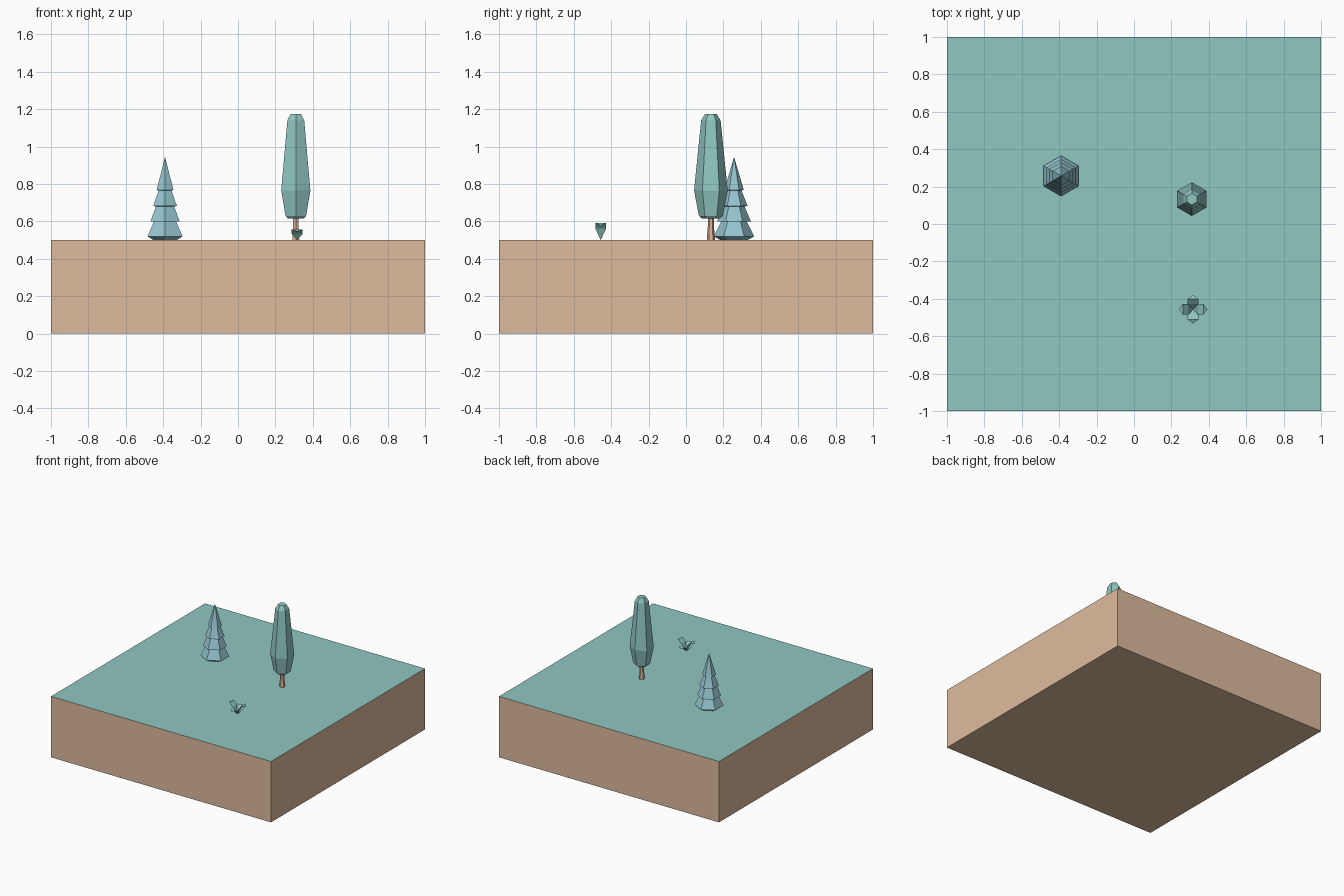
import bpy, bmesh, math

if "Cube" in bpy.data.objects:
    bpy.data.objects.remove(bpy.data.objects["Cube"])


def material(name, rgb):
    m = bpy.data.materials.new(name)
    m.diffuse_color = (*rgb, 1)
    m.use_nodes = True
    m.node_tree.nodes["Principled BSDF"].inputs["Base Color"].default_value = m.diffuse_color
    return m


GRASS = material("grass", (0.28, 0.57, 0.53))
DIRT = material("dirt", (0.73, 0.50, 0.34))
LEAF = material("leaf", (0.28, 0.57, 0.53))
NEEDLE = material("needles", (0.30, 0.55, 0.62))
WOOD = material("wood", (0.73, 0.46, 0.30))


def finish(name, bm, mats, location=(0, 0, 0)):
    me = bpy.data.meshes.new(name)
    bm.to_mesh(me)
    bm.free()
    for m in mats:
        me.materials.append(m)
    ob = bpy.data.objects.new(name, me)
    ob.location = location
    bpy.context.collection.objects.link(ob)
    return ob


def lathe(name, profile, mat, location, sides=6):
    """Faceted solid from (radius, height) rings, corners pointing along y."""
    bm = bmesh.new()
    rings = []
    for r, z in profile:
        if r == 0:
            rings.append([bm.verts.new((0, 0, z))] * sides)
        else:
            angles = [math.pi / 2 + math.tau * i / sides for i in range(sides)]
            rings.append([bm.verts.new((r * math.cos(a), r * math.sin(a), z)) for a in angles])
    for low, high in zip(rings, rings[1:]):
        for i in range(sides):
            j = (i + 1) % sides
            corners = list(dict.fromkeys((low[i], low[j], high[j], high[i])))
            bm.faces.new(corners)
    for ring in (rings[0], rings[-1]):
        if len(set(ring)) == sides:
            bm.faces.new(ring)
    bmesh.ops.recalc_face_normals(bm, faces=bm.faces)
    return finish(name, bm, [mat], location)


# Ground block: dirt sides with a grass top face
bm = bmesh.new()
bmesh.ops.create_cube(bm, size=1)
for v in bm.verts:
    v.co = (v.co.x * 2, v.co.y * 2, (v.co.z + 0.5) * 0.5)
bm.normal_update()
for f in bm.faces:
    f.material_index = 1 if f.normal.z > 0.5 else 0
finish("ground_block", bm, [DIRT, GRASS])

# Pine tree: stacked hexagonal tiers
lathe("pine_tree", [(0.072, 0), (0.108, 0.02), (0.068, 0.10), (0.090, 0.10),
                    (0.056, 0.18), (0.073, 0.182), (0.040, 0.265),
                    (0.052, 0.268), (0, 0.445)], NEEDLE, (-0.39, 0.257, 0.5))

# Tall tree: tapered trunk and long crown
lathe("tree_trunk", [(0.022, 0), (0.016, 0.08), (0.016, 0.14)], WOOD, (0.309, 0.133, 0.5))
lathe("tree_crown", [(0.048, 0.115), (0.064, 0.13), (0.090, 0.265),
                     (0.052, 0.64), (0.031, 0.675)], LEAF, (0.309, 0.133, 0.5))

# Small plant: four folded leaves, the x pair taller than the y pair
bm = bmesh.new()
for k in range(4):
    z1, z2, z3 = (0.062, 0.092, 0.078) if k % 2 == 0 else (0.032, 0.056, 0.045)
    a = k * math.pi / 2
    c, s = math.cos(a), math.sin(a)

    def point(d, w, z):
        return bm.verts.new((c * d - s * w, s * d + c * w, z))

    root, tip = point(0, 0, 0), point(0.076, 0, z3)
    r1, l1 = point(0.027, -0.029, z1), point(0.027, 0.029, z1)
    r2, l2 = point(0.055, -0.029, z2), point(0.055, 0.029, z2)
    for face in ((root, r1, l1), (r1, r2, l2, l1), (r2, tip, l2)):
        bm.faces.new(face)
finish("small_plant", bm, [LEAF], (0.316, -0.456, 0.5))
